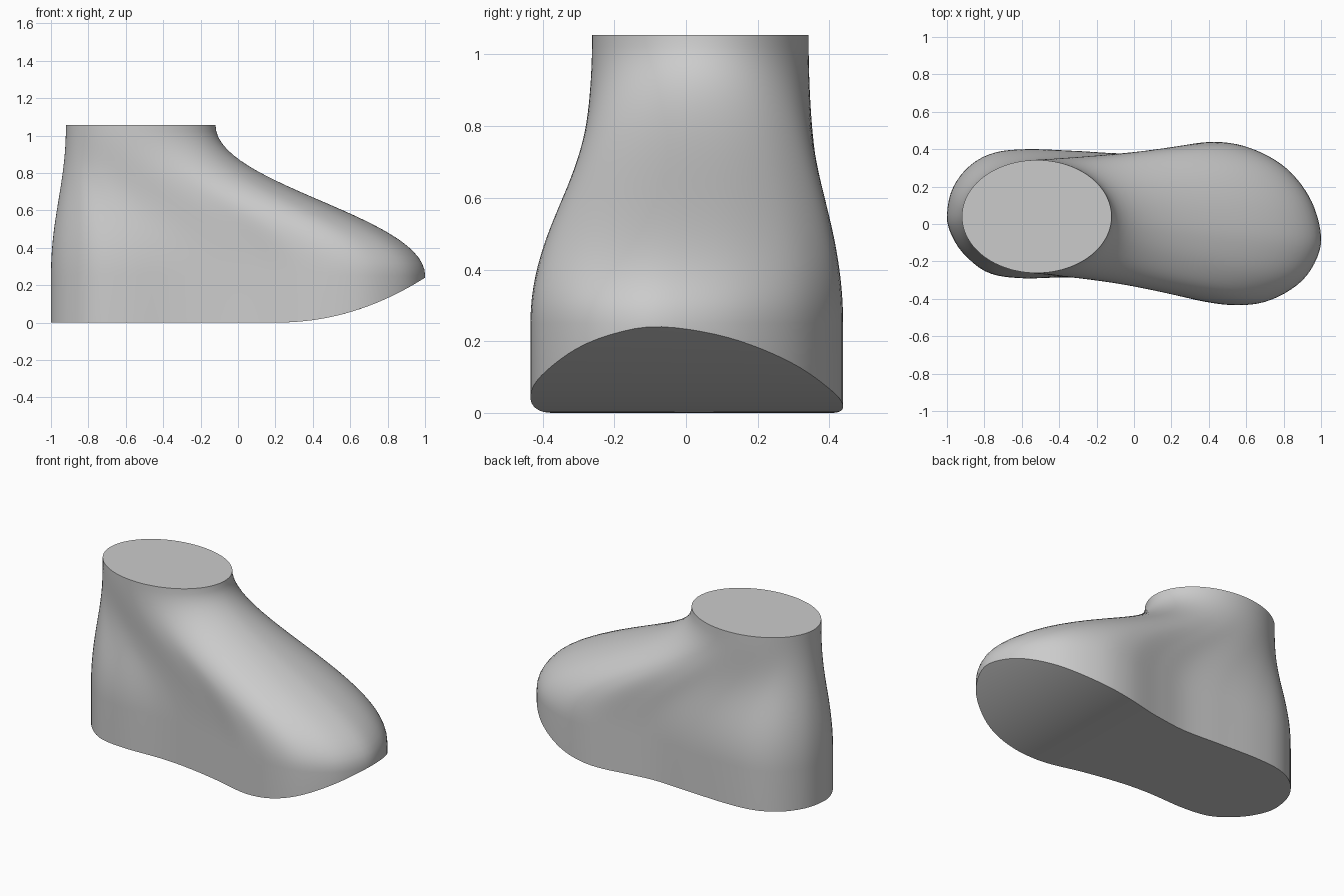
import bpy, bmesh
from math import cos, sin, pi
from mathutils import Vector

cube = bpy.data.objects.get("Cube")
if cube:
    bpy.data.objects.remove(cube, do_unlink=True)

N = 128          # points around the foot
STEPS = 28       # rings between wall and ankle
WALL, TOP = 0.25, 1.055

# Sole outline, clockwise from the heel
OUTLINE = [(-1, .05), (-.97, .19), (-.88, .31), (-.75, .38), (-.57, .4), (-.3, .39),
           (-.05, .378), (.15, .4), (.4, .438), (.6, .413), (.8, .31), (.94, .14),
           (1, -.06), (.97, -.2), (.88, -.32), (.72, -.41), (.55, -.434), (.35, -.41),
           (.1, -.345), (-.15, -.3), (-.35, -.285), (-.6, -.29), (-.78, -.26),
           (-.91, -.16), (-.98, -.05)]


def smooth_loop(points, count):
    """Closed spline through the points, resampled evenly by length."""
    pts, dense = [Vector(p) for p in points], []
    for i in range(len(pts)):
        a, b, c, d = (pts[(i + k) % len(pts)] for k in (-1, 0, 1, 2))
        for s in range(40):
            t = s / 40
            dense.append(b + (c - a) * t / 2 + (a - b * 2.5 + c * 2 - d / 2) * t ** 2
                         + ((b - c) * 3 + d - a) * t ** 3 / 2)
    dense.append(dense[0])
    total = sum((q - p).length for p, q in zip(dense, dense[1:]))
    out, run = [], 0
    for p, q in zip(dense, dense[1:]):
        seg = (q - p).length
        while len(out) < count and len(out) * total / count < run + seg:
            out.append(p.lerp(q, (len(out) * total / count - run) / seg))
        run += seg
    return out


def toe_lift(x):
    return 0.24 * max(0, (x - 0.2) / 0.8) ** 2.1


def ease(t, k):
    """Cubic curve from 0 to 1 with handle length k."""
    return 3 * (1 - t) ** 2 * t * k + 3 * (1 - t) * t * t * (1 - k) + t ** 3


sole = smooth_loop(OUTLINE, N)
ankle = [Vector((-.52 - .4 * cos(2 * pi * i / N), .04 + .302 * sin(2 * pi * i / N)))
         for i in range(N)]

bm = bmesh.new()
rings = [[bm.verts.new((p.x, p.y, toe_lift(p.x))) for p in sole]]
for s in range(STEPS + 1):
    t = s / STEPS
    z = WALL + (TOP - WALL) * ease(t, 0.4)
    rings.append([bm.verts.new((*p.lerp(q, ease(t, 0)), z)) for p, q in zip(sole, ankle)])

# Side wall and upper
for low, high in zip(rings, rings[1:]):
    for i in range(N):
        j = (i + 1) % N
        bm.faces.new((low[i], low[j], high[j], high[i]))
# Flat ankle cut, and sole made of strips across the foot
bm.faces.new(rings[-1])
base = rings[0]
for i in range(N // 2):
    quad = [base[i], base[i + 1], base[N - i - 1], base[-i % N]]
    bm.faces.new(list(dict.fromkeys(quad)))
bmesh.ops.recalc_face_normals(bm, faces=bm.faces)

mesh = bpy.data.meshes.new("foot_form")
bm.to_mesh(mesh)
bm.free()
foot = bpy.data.objects.new("foot_form", mesh)
bpy.context.collection.objects.link(foot)

# Plain grey
grey = bpy.data.materials.new("plain_grey")
grey.use_nodes = True
colour = (0.6, 0.6, 0.6, 1)
grey.diffuse_color = colour
grey.node_tree.nodes["Principled BSDF"].inputs["Base Color"].default_value = colour
mesh.materials.append(grey)

bpy.context.view_layer.objects.active = foot
foot.select_set(True)
bpy.ops.object.shade_smooth_by_angle(angle=0.6)
